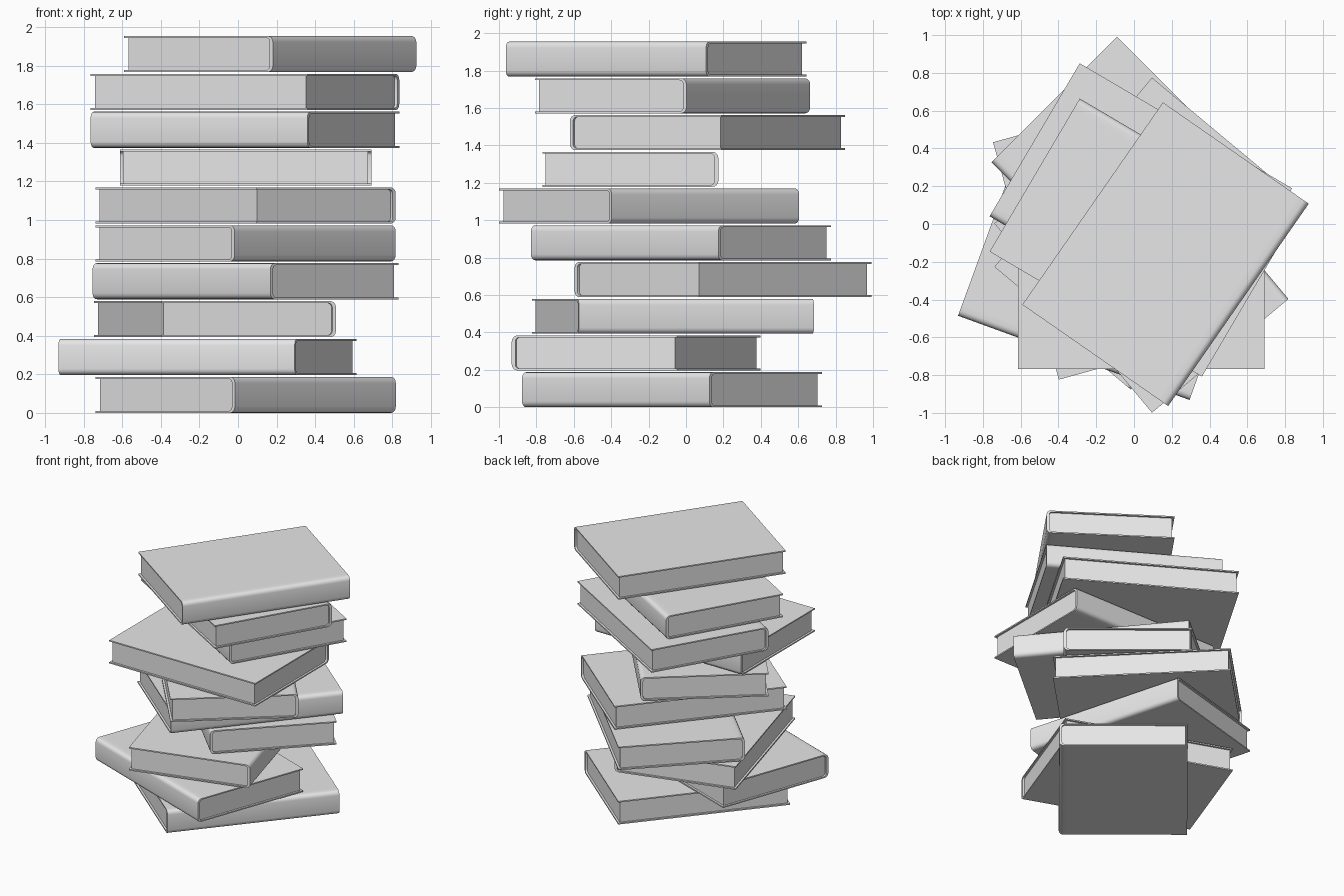
import bpy
import bmesh
from math import radians, sin, cos, pi

cube = bpy.data.objects.get("Cube")
if cube:
    bpy.data.objects.remove(cube, do_unlink=True)

# Book dimensions: local +x points to the spine, y runs along the spine
WIDTH, LENGTH, THICK = 0.94, 1.304, 0.187
PITCH = 0.1964          # vertical step between books
BOARD, SPINE = 0.01, 0.02
INSET = 0.016           # pages sit back from the cover edges
RADIUS = 0.032

gray = bpy.data.materials.new("plain_gray")
gray.use_nodes = True
gray.diffuse_color = (0.8, 0.8, 0.8, 1)
gray.node_tree.nodes["Principled BSDF"].inputs["Base Color"].default_value = (0.8, 0.8, 0.8, 1)


def rounded_side(x_open, x_spine, z0, z1, r, steps=4):
    """Open U-shaped outline: bottom edge, rounded spine, top edge."""
    pts = [(x_open, z0), (x_spine - 2 * r, z0)]
    for cz, start in ((z0 + r, -pi / 2), (z1 - r, 0)):
        for i in range(steps + 1):
            a = start + i / steps * pi / 2
            pts.append((x_spine - r + r * cos(a), cz + r * sin(a)))
    return pts + [(x_spine - 2 * r, z1), (x_open, z1)]


def extrude_profile(name, pts, length):
    """Extrude an x-z outline along y into a closed mesh."""
    bm = bmesh.new()
    face = bm.faces.new([bm.verts.new((x, -length / 2, z)) for x, z in pts])
    result = bmesh.ops.extrude_face_region(bm, geom=[face], use_keep_orig=True)
    moved = [v for v in result["geom"] if isinstance(v, bmesh.types.BMVert)]
    bmesh.ops.translate(bm, verts=moved, vec=(0, length, 0))
    bmesh.ops.recalc_face_normals(bm, faces=bm.faces)
    for f in bm.faces:
        f.smooth = True
    mesh = bpy.data.meshes.new(name)
    bm.to_mesh(mesh)
    bm.free()
    mesh.set_sharp_from_angle(angle=radians(35))
    mesh.materials.append(gray)
    return mesh


# Wrap-around cover and page block, shared by every book
half = WIDTH / 2
outer = rounded_side(-half, half, 0, THICK, RADIUS)
inner = rounded_side(-half, half - SPINE, BOARD, THICK - BOARD, RADIUS - BOARD)
cover_mesh = extrude_profile("cover", outer + inner[::-1], LENGTH)
page_outline = rounded_side(-half + INSET, half - SPINE, BOARD, THICK - BOARD, RADIUS - BOARD)
pages_mesh = extrude_profile("pages", page_outline, LENGTH - 2 * INSET)

# Stack from the bottom up: centre x, centre y, direction of the spine in degrees
stack = [
    (0.04, -0.075, -39.8),
    (-0.158, -0.267, 250),
    (-0.119, -0.07, 15.5),
    (0.039, 0.198, 225),
    (0.039, -0.027, -39.8),
    (0.039, -0.197, 39.8),
    (0.039, -0.297, 90),
    (0.036, 0.115, 239.5),
    (0.036, -0.072, 59.5),
    (0.167, -0.16, -34.8),
]
for i, (x, y, angle) in enumerate(stack):
    for part, mesh in (("cover", cover_mesh), ("pages", pages_mesh)):
        obj = bpy.data.objects.new(f"book_{i + 1}_{part}", mesh)
        obj.location = (x, y, i * PITCH)
        obj.rotation_euler.z = radians(angle)
        bpy.context.collection.objects.link(obj)
